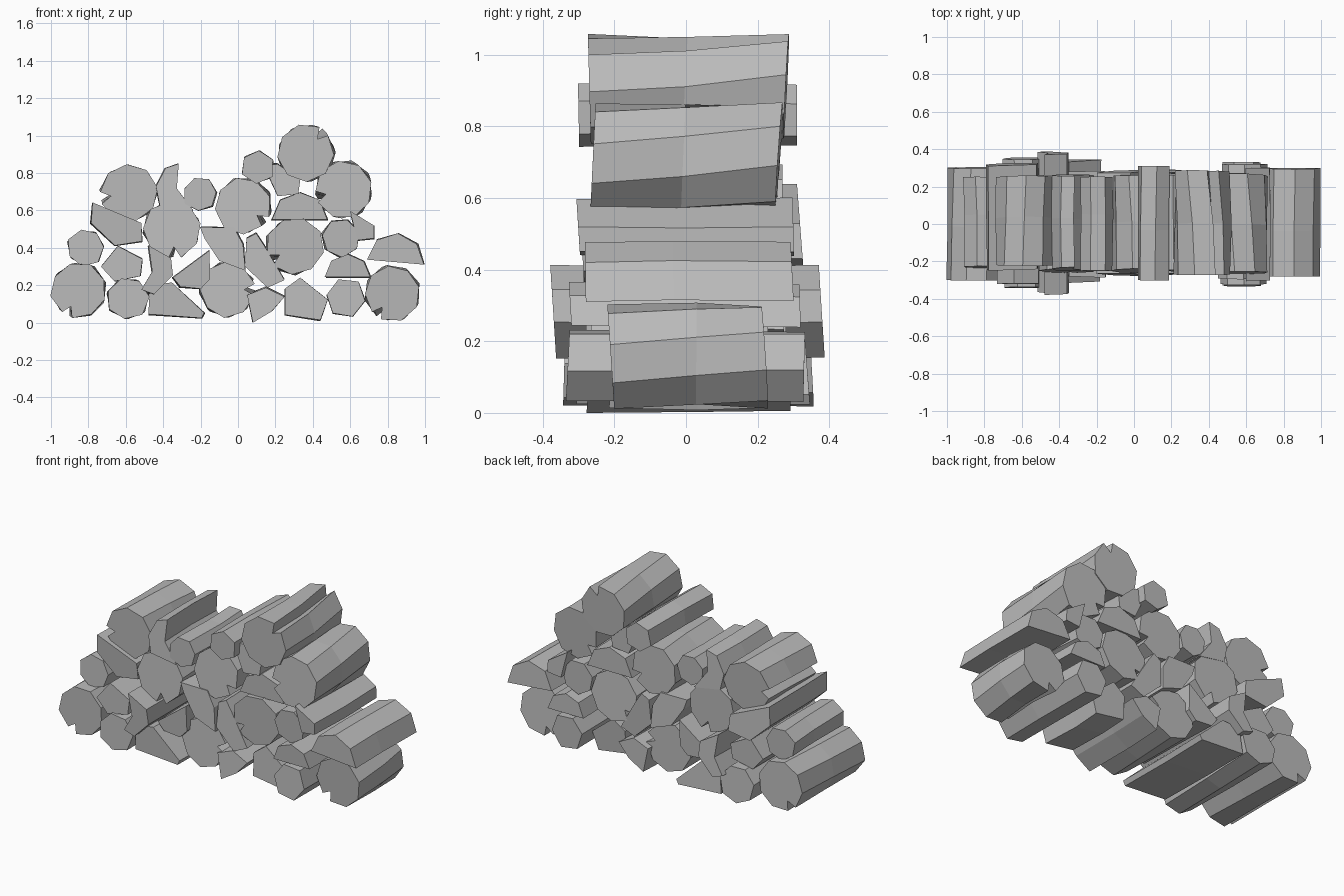
import bpy
import bmesh
import random
from math import sin, cos, radians
from mathutils import Matrix, Vector

random.seed(7)

default = bpy.data.objects.get("Cube")
if default:
    bpy.data.objects.remove(default, do_unlink=True)

grey = bpy.data.materials.new("weathered_grey")
grey.use_nodes = True
tone = (0.5, 0.5, 0.5, 1)
grey.diffuse_color = tone
grey.node_tree.nodes["Principled BSDF"].inputs["Base Color"].default_value = tone


def polar(radius, degrees):
    a = radians(degrees)
    return Vector((cos(a), sin(a))) * radius


def log(name, centre, profile, front, back, twist=0, wobble=0.004):
    """Extrude a profile along y through a crooked middle ring, twisting towards the back."""
    bm = bmesh.new()
    rings = []
    middle = random.uniform(-0.06, 0.06)
    for y, share in ((front, 0), (middle, 0.4), (back, 1)):
        drift = Vector((random.uniform(-wobble, wobble), random.uniform(-wobble, wobble)))
        turn = Matrix.Rotation(radians(twist * share), 2)
        tilt = random.uniform(-0.08, 0.08)
        ring = []
        for p in profile:
            q = centre + turn @ p * random.uniform(0.97, 1.02) + drift
            ring.append(bm.verts.new((q.x, y + tilt * p.y, max(0, q.y))))
        rings.append(ring)
    count = len(profile)
    for a, b in zip(rings, rings[1:]):
        for i in range(count):
            j = (i + 1) % count
            bm.faces.new((a[i], a[j], b[j], b[i]))
    bm.faces.new(rings[0])
    bm.faces.new(rings[-1])
    bmesh.ops.recalc_face_normals(bm, faces=bm.faces)
    mesh = bpy.data.meshes.new(name)
    bm.to_mesh(mesh)
    bm.free()
    mesh.materials.append(grey)
    bpy.context.collection.objects.link(bpy.data.objects.new(name, mesh))


def cracked_log(name, x, z, radius, crack, front, back, twist=10, sides=9):
    """Thick trunk with a drying crack facing the given angle."""
    profile = [polar(radius * random.uniform(0.98, 1.02), crack + 12 + 336 * i / (sides - 1))
               for i in range(sides)]
    profile.append(polar(radius * 0.62, crack))
    log(name, Vector((x, z)), profile, front, back, twist)


def round_log(name, x, z, radius, sides, front, back):
    turn = random.uniform(0, 60)
    profile = [polar(radius * random.uniform(0.96, 1.04), turn + 360 * i / sides)
               for i in range(sides)]
    log(name, Vector((x, z)), profile, front, back, random.uniform(-10, 10))


def half_log(name, x, z, radius, front, back, lean=0):
    """Half trunk lying on its flat side."""
    profile = [polar(radius, lean + 45 * i) for i in range(5)]
    log(name, Vector((x, z)), profile, front, back)


def split_log(name, front, back, *corners):
    """Irregular piece of firewood given by the corners of its end."""
    points = [Vector(c) for c in corners]
    centre = sum(points, Vector((0, 0))) / len(points)
    log(name, centre, [p - centre for p in points], front, back)


# Thick trunks
cracked_log("trunk_lower_right", -0.85, 0.175, 0.15, 245, -0.3, 0.3, -8)
cracked_log("trunk_upper_right", -0.585, 0.69, 0.155, 190, -0.22, 0.25, -8)
cracked_log("trunk_middle_right", -0.35, 0.5, 0.155, 275, -0.25, 0.26)
cracked_log("trunk_upper_centre", 0.03, 0.625, 0.152, 325, -0.25, 0.26)
cracked_log("trunk_top", 0.365, 0.905, 0.153, 50, -0.27, 0.28, 18)
cracked_log("trunk_upper_left", 0.565, 0.715, 0.155, 195, -0.26, 0.26, 18)
cracked_log("trunk_middle_left", 0.3, 0.405, 0.155, 210, -0.26, 0.27)
cracked_log("trunk_lower_centre", -0.06, 0.18, 0.15, 0, -0.25, 0.25)
cracked_log("trunk_lower_left", 0.825, 0.16, 0.15, 235, -0.21, 0.22, 14)

# Thin branches
round_log("branch_outer_right", -0.815, 0.4, 0.1, 7, -0.23, 0.25)
round_log("branch_lower_right", -0.59, 0.13, 0.115, 7, -0.34, 0.35)
round_log("branch_upper_centre", -0.2, 0.685, 0.092, 7, -0.25, 0.25)
round_log("branch_top", 0.105, 0.835, 0.09, 6, -0.3, 0.31)
round_log("branch_middle_left", 0.545, 0.455, 0.105, 7, -0.29, 0.27)
round_log("branch_lower_left", 0.575, 0.13, 0.107, 6, -0.33, 0.33)

# Halved trunks
half_log("half_upper_left", 0.33, 0.55, 0.15, -0.24, 0.27)
half_log("half_outer_left", 0.845, 0.325, 0.153, -0.28, 0.3, -5)
half_log("half_inner_left", 0.59, 0.24, 0.123, -0.32, 0.32)

# Split firewood along the ground
split_log("split_floor_right", -0.31, 0.34,
          (-0.47, 0.2), (-0.35, 0.21), (-0.18, 0.05), (-0.19, 0.02), (-0.48, 0.04))
split_log("split_floor_centre", -0.27, 0.29,
          (0.05, 0.15), (0.15, 0.19), (0.25, 0.14), (0.18, 0.06), (0.08, 0))
split_log("split_floor_left", -0.21, 0.22,
          (0.25, 0.18), (0.33, 0.24), (0.48, 0.12), (0.44, 0.01), (0.25, 0.04))

# Split firewood wedged between the trunks
split_log("split_inner_right", -0.32, 0.3,
          (-0.73, 0.3), (-0.64, 0.41), (-0.51, 0.34), (-0.52, 0.25), (-0.66, 0.22))
split_log("split_upright_right", -0.37, 0.38,
          (-0.48, 0.41), (-0.36, 0.34), (-0.35, 0.25), (-0.45, 0.15), (-0.52, 0.17),
          (-0.46, 0.27))
split_log("split_leaning_right", -0.28, 0.28,
          (-0.15, 0.39), (-0.15, 0.23), (-0.2, 0.18), (-0.31, 0.19), (-0.35, 0.24))
split_log("split_middle", -0.27, 0.28,
          (-0.2, 0.51), (-0.02, 0.51), (0.03, 0.42), (0.04, 0.28), (-0.1, 0.33),
          (-0.18, 0.45))
split_log("split_upright_centre", -0.26, 0.28,
          (0.05, 0.45), (0.1, 0.48), (0.14, 0.42), (0.25, 0.23), (0.16, 0.19), (0.04, 0.3))
split_log("split_outer_right", -0.24, 0.32,
          (-0.78, 0.64), (-0.52, 0.53), (-0.51, 0.43), (-0.66, 0.41), (-0.79, 0.53))
split_log("split_outer_left", -0.3, 0.3,
          (0.6, 0.6), (0.73, 0.52), (0.73, 0.45), (0.64, 0.44))

# Split firewood on top
split_log("split_upper_right", -0.24, 0.26,
          (-0.39, 0.83), (-0.32, 0.85), (-0.33, 0.72), (-0.24, 0.6), (-0.42, 0.63),
          (-0.44, 0.73))
split_log("split_top", -0.25, 0.26,
          (0.13, 0.85), (0.21, 0.85), (0.33, 0.77), (0.32, 0.69), (0.21, 0.68))
